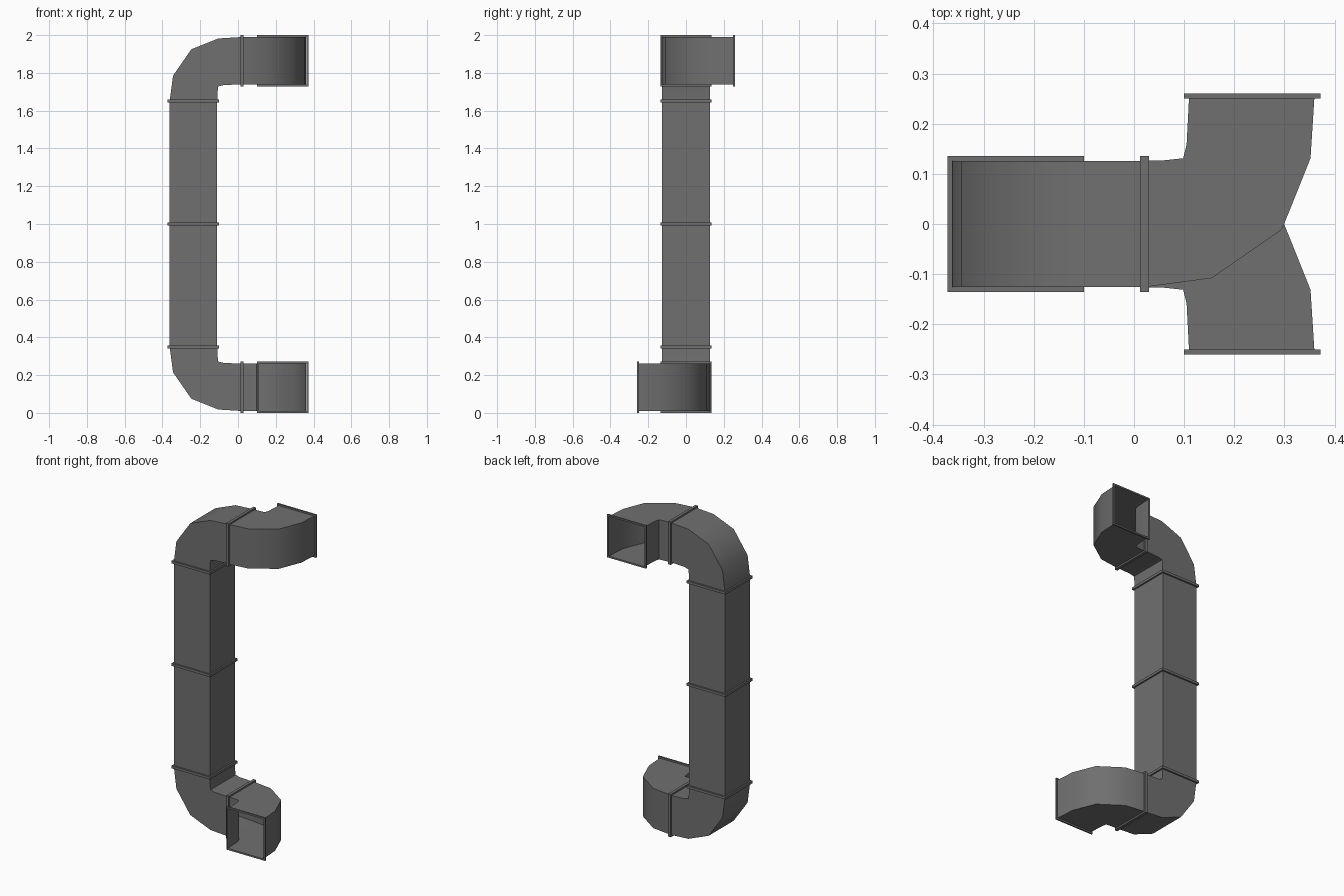
import bpy, bmesh
from math import pi, radians
from mathutils import Matrix, Vector

if "Cube" in bpy.data.objects:
    bpy.data.objects.remove(bpy.data.objects["Cube"])

H = 0.126          # half width of the square duct
LIP = 0.010        # how far a flange stands out

# Elbow profile: (along, sideways) pairs for the outer and inner bend
OUTER = [(0, 0), (0.135, 0.018), (0.275, 0.115), (0.332, 0.257), (0.34, 0.382)]
INNER = [(0, 0.252), (0.04, 0.253), (0.078, 0.257), (0.085, 0.285), (0.09, 0.382)]
FLIP = Matrix.Rotation(pi, 4, 'X')   # half turn maps top half to bottom half

# dark sheet metal
metal = bpy.data.materials.new("dark_metal")
metal.diffuse_color = (0.16, 0.16, 0.16, 1)
metal.use_nodes = True
metal.node_tree.nodes["Principled BSDF"].inputs["Base Color"].default_value = metal.diffuse_color


def make(name, loops, flipped=False, closed=False):
    """Skin a run of four-point loops into an open (or ring-closed) shell."""
    bm = bmesh.new()
    rows = [[bm.verts.new(p) for p in loop] for loop in loops]
    pairs = list(zip(rows, rows[1:]))
    if closed:
        pairs.append((rows[-1], rows[0]))
    for a, b in pairs:
        for i in range(4):
            j = (i + 1) % 4
            bm.faces.new((a[i], a[j], b[j], b[i]))
    # the model is laid out around z = 1 at its middle
    if flipped:
        bm.transform(FLIP)
    bm.transform(Matrix.Translation((0, 0, 1)))
    bmesh.ops.recalc_face_normals(bm, faces=bm.faces)
    me = bpy.data.meshes.new(name)
    bm.to_mesh(me)
    bm.free()
    me.materials.append(metal)
    ob = bpy.data.objects.new(name, me)
    bpy.context.collection.objects.link(ob)
    return ob


def elbow(name, origin, along, side, depth, flipped):
    o, a, s, d = map(Vector, (origin, along, side, depth))
    loops = []
    for p, q in zip(OUTER, INNER):
        P, Q = o + a * p[0] + s * p[1], o + a * q[0] + s * q[1]
        loops.append([P - d * H, P + d * H, Q + d * H, Q - d * H])
    ob = make(name, loops, flipped)
    # soft bend, crisp duct corners
    bpy.ops.object.select_all(action='DESELECT')
    ob.select_set(True)
    bpy.context.view_layer.objects.active = ob
    bpy.ops.object.shade_smooth_by_angle(angle=radians(45))


def square(c, axis, offset, r):
    u, v = [k for k in range(3) if k != axis]
    pts = []
    for su, sv in ((-1, -1), (1, -1), (1, 1), (-1, 1)):
        p = Vector(c)
        p[axis] += offset
        p[u] += su * r
        p[v] += sv * r
        pts.append(p)
    return pts


def flange(name, c, axis, t, flipped=False):
    make(name, [square(c, axis, -t, H), square(c, axis, -t, H + LIP),
                square(c, axis, t, H + LIP), square(c, axis, t, H)], flipped, closed=True)


CX = -0.236   # centre line of the riser
for label, flip in (("upper", False), ("lower", True)):
    # straight riser section
    make(label + "_straight_duct",
         [square((CX, 0, 0), 2, 0, H), square((CX, 0, 0.65), 2, 0, H)], flip)
    # bend from vertical to horizontal
    elbow(label + "_vertical_elbow", (-0.362, 0, 0.65), (0, 0, 1), (1, 0, 0), (0, 1, 0), flip)
    # bend out to the open mouth
    elbow(label + "_horizontal_elbow", (0.02, -H, 0.864), (1, 0, 0), (0, 1, 0), (0, 0, 1), flip)
    # joint flanges
    flange(label + "_riser_flange", (CX, 0, 0.65), 2, 0.008, flip)
    flange(label + "_elbow_flange", (0.021, 0, 0.864), 0, 0.009, flip)
    flange(label + "_mouth_flange", (0.236, 0.255, 0.864), 1, 0.005, flip)
flange("middle_flange", (CX, 0, 0), 2, 0.008)
